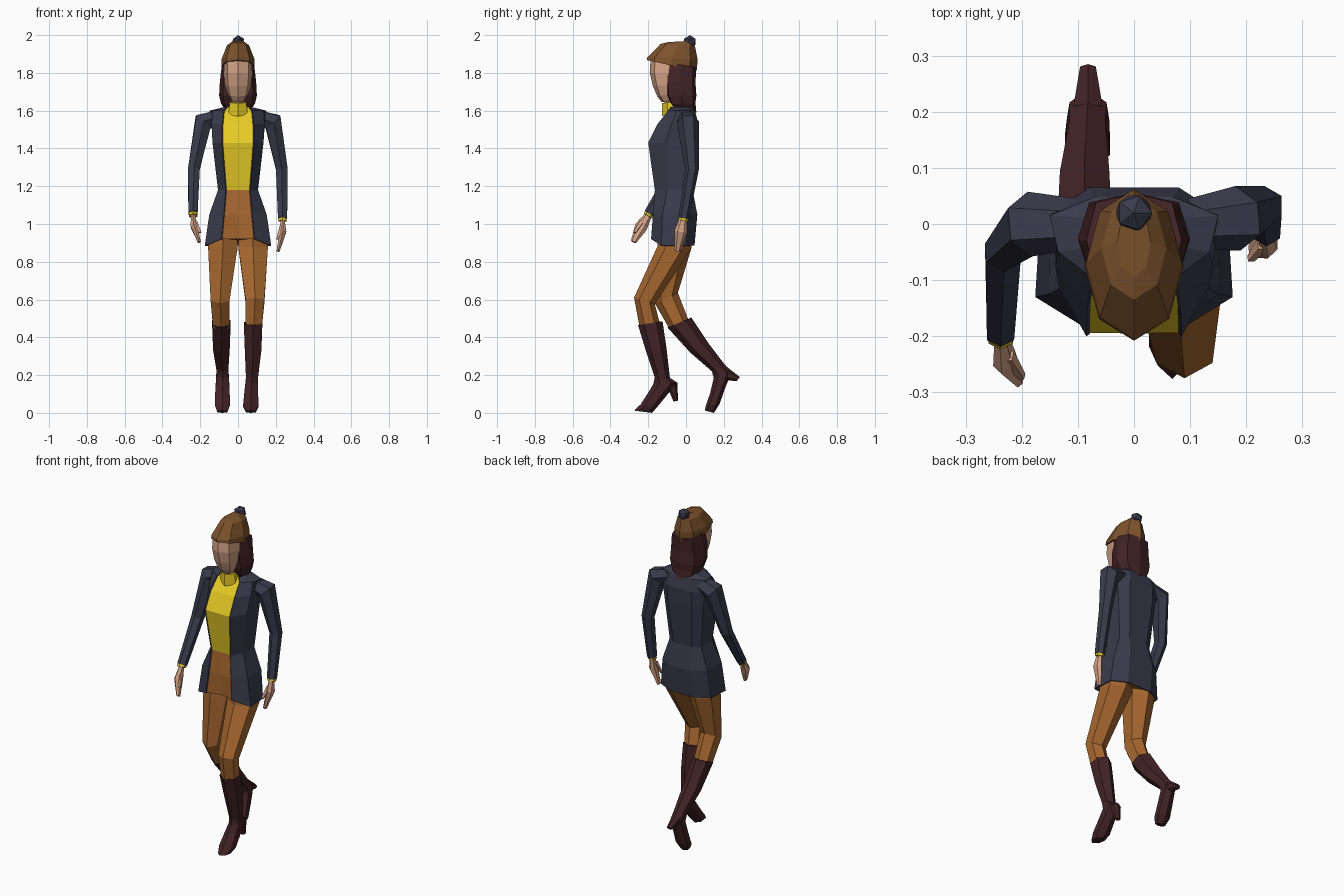
import bpy, bmesh, math
from mathutils import Vector


def material(name, r, g, b):
    m = bpy.data.materials.new(name)
    lin = [(c / 255 / 12.92) if c < 11 else ((c / 255 + 0.055) / 1.055) ** 2.4 for c in (r, g, b)]
    m.diffuse_color = (*lin, 1)
    return m


NAVY = material("navy_cloth", 58, 58, 76)
YELLOW = material("yellow_knit", 230, 203, 38)
TAN = material("tan_trousers", 168, 104, 48)
MAROON = material("dark_maroon", 66, 35, 38)
BROWN = material("brown_cap", 124, 82, 44)
SKIN = material("skin", 212, 163, 135)


def make(name, rings, mat, closed=True):
    """Join rows of points into a flat-shaded skin; closed rows get end caps."""
    bm = bmesh.new()
    vs = [[bm.verts.new(p) for p in r] for r in rings]
    n = len(vs[0])
    for r0, r1 in zip(vs, vs[1:]):
        for j in range(n if closed else n - 1):
            k = (j + 1) % n
            bm.faces.new((r0[j], r0[k], r1[k], r1[j]))
    if closed:
        bm.faces.new(vs[0])
        bm.faces.new(vs[-1])
        bmesh.ops.recalc_face_normals(bm, faces=bm.faces)
    me = bpy.data.meshes.new(name)
    bm.to_mesh(me)
    bm.free()
    me.materials.append(mat)
    ob = bpy.data.objects.new(name, me)
    bpy.context.collection.objects.link(ob)
    return ob


def loft(name, mat, secs, n=6, p=1.0):
    """Each section: centre x, half width, front (y, z), back (y, z)."""
    top = max(math.sin(math.tau * i / n) for i in range(n))
    bend = lambda v: math.copysign(abs(v) ** p, v) if abs(v) > 1e-6 else 0
    rings = []
    for cx, w, (ay, az), (by, bz) in secs:
        ring = []
        for i in range(n):
            t = math.tau * i / n
            s, c = bend(math.sin(t) / top), bend(math.cos(t))
            ring.append((cx + w * s, (ay + by) / 2 + (ay - by) / 2 * c,
                         (az + bz) / 2 + (az - bz) / 2 * c))
        rings.append(ring)
    return make(name, rings, mat)


def tube(name, mat, path, n=6, squash=1.0):
    """Tube along (x, y, z, radius) points."""
    pts = [Vector(q[:3]) for q in path]
    rings = []
    for i, q in enumerate(path):
        t = Vector()
        if i:
            t += (pts[i] - pts[i - 1]).normalized()
        if i < len(pts) - 1:
            t += (pts[i + 1] - pts[i]).normalized()
        t.normalize()
        u = Vector((0, 1, 0)).cross(t).normalized()
        v = t.cross(u)
        rings.append([pts[i] + q[3] * (u * squash * math.cos(math.tau * (k + .5) / n)
                      + v * math.sin(math.tau * (k + .5) / n)) for k in range(n)])
    return make(name, rings, mat)


# Jacket: half outlines (front edge, side front, side back, back) mirrored into an open shell
half = [
    (1.62, (.060, -.080), (.070, -.040), (.070, .010), (.040, .030)),
    (1.60, (.075, -.095), (.135, -.050), (.150, .015), (.070, .048)),
    (1.53, (.083, -.150), (.140, -.075), (.142, .025), (.080, .065)),
    (1.43, (.085, -.200), (.135, -.110), (.130, .020), (.080, .060)),
    (1.18, (.065, -.165), (.106, -.100), (.106, .005), (.060, .035)),
    (1.05, (.075, -.175), (.152, -.125), (.150, .010), (.080, .060)),
    (0.885, (.087, -.185), (.176, -.130), (.168, .000), (.080, .045)),
]
rows = []
for z, *pts in half:
    lift = [.035 if z < .9 else 0, 0, 0, 0]
    right = [(x, y, z + d) for (x, y), d in zip(pts, lift)]
    left = [(-x, y, zz) for x, y, zz in right]
    rows.append(left + [(0, pts[3][1], z)] + right[::-1])
jacket = make("jacket", rows, NAVY, closed=False)
sol = jacket.modifiers.new("thickness", "SOLIDIFY")
sol.thickness, sol.offset = .006, -1

# Shirt and trouser fronts fill the jacket opening
front = [[(r[-1][0], r[-1][1] + .006, r[-1][2]), (0, r[-1][1] + (.005 if r[-1][2] > 1 else .03), r[-1][2]),
          (r[0][0], r[0][1] + .006, r[0][2])] for r in rows]
make("shirt_front", front[:5], YELLOW, closed=False)
make("trouser_front", front[4:], TAN, closed=False)
loft("pelvis", TAN, [(0, .10, (-.15, 1.15), (.02, 1.15)), (0, .145, (-.155, 1.0), (.045, 1.0)),
                     (0, .13, (-.14, .92), (.03, .90))], 8, .8)

# Collar, neck and face
loft("collar", YELLOW, [(0, .052, (-.128, 1.57), (.0, 1.60)), (0, .044, (-.128, 1.64), (-.01, 1.65))])
loft("neck", SKIN, [(0, .034, (-.112, 1.60), (-.02, 1.62)), (0, .034, (-.118, 1.70), (-.02, 1.70))])
loft("face", SKIN, [
    (0, .073, (-.188, 1.87), (.0, 1.85)), (0, .076, (-.192, 1.80), (.0, 1.80)),
    (0, .070, (-.175, 1.73), (-.01, 1.74)), (0, .055, (-.152, 1.675), (-.03, 1.70)),
    (0, .036, (-.128, 1.645), (-.04, 1.66))], 8, .85)

# Hair, cap and bobble
loft("hair", MAROON, [
    (0, .085, (-.112, 1.86), (.055, 1.83)), (0, .096, (-.114, 1.76), (.050, 1.75)),
    (0, .100, (-.108, 1.68), (.055, 1.68)), (0, .090, (-.085, 1.635), (.050, 1.64)),
    (0, .060, (-.060, 1.60), (.055, 1.59))], 8, .65)
loft("cap", BROWN, [
    (0, .088, (-.208, 1.868), (.056, 1.81)), (0, .086, (-.205, 1.882), (.062, 1.87)),
    (0, .058, (-.135, 1.953), (.048, 1.94)), (0, .030, (-.095, 1.963), (.030, 1.97))], 8)
bpy.ops.mesh.primitive_ico_sphere_add(subdivisions=1, radius=.036, location=(0, .02, 1.964))
bobble = bpy.context.object
bobble.name = "cap_bobble"
bobble.data.materials.append(NAVY)

# Arms: one hanging slightly back, one swung forward
arms = {
    "left": ([(.10, 0, 1.565, .045), (.185, .01, 1.54, .058), (.232, .032, 1.29, .036), (.236, -.012, 1.03, .028)],
             [(.236, -.015, 1.025, .020), (.238, -.028, .96, .034), (.212, -.045, .855, .015)],
             [(.230, -.035, .985, .014), (.208, -.062, .92, .008)]),
    "right": ([(-.10, 0, 1.565, .045), (-.185, 0, 1.54, .058), (-.234, -.052, 1.29, .036), (-.238, -.195, 1.055, .028)],
              [(-.238, -.200, 1.045, .020), (-.232, -.238, .985, .034), (-.205, -.278, .905, .015)],
              [(-.225, -.235, 1.01, .014), (-.200, -.272, .955, .008)]),
}
for side, (sleeve, hand, thumb) in arms.items():
    tube(side + "_sleeve", NAVY, sleeve)
    tube(side + "_hand", SKIN, hand, squash=.6)
    tube(side + "_thumb", SKIN, thumb, 4)
    end = Vector(sleeve[-1][:3])
    d = (Vector(hand[1][:3]) - end).normalized()
    tube(side + "_cuff", YELLOW, [(*(end - d * .01), .025), (*(end + d * .014), .025)])

# Trouser legs
loft("left_trouser_leg", TAN, [
    (.076, .074, (-.145, 1.0), (.035, 1.0)), (.080, .078, (-.152, .88), (.028, .87)),
    (.090, .050, (-.275, .61), (-.165, .575)), (.083, .044, (-.245, .45), (-.135, .46))])
loft("right_trouser_leg", TAN, [
    (-.076, .074, (-.145, 1.0), (.035, 1.0)), (-.080, .078, (-.152, .88), (.028, .87)),
    (-.095, .050, (-.165, .58), (-.043, .635)), (-.088, .044, (-.085, .44), (.018, .48))])

# Boots with heels
loft("left_boot", MAROON, [
    (.080, .049, (-.254, .465), (-.124, .485)), (.080, .044, (-.213, .33), (-.103, .34)),
    (.074, .032, (-.166, .19), (-.085, .185)), (.072, .033, (-.172, .155), (-.046, .16)),
    (.070, .036, (-.195, .115), (-.088, .11)), (.068, .041, (-.240, .045), (-.155, .028)),
    (.068, .026, (-.276, .012), (-.180, .0))])
loft("left_heel", MAROON, [(.072, .026, (-.095, .13), (-.046, .16)), (.072, .014, (-.066, .06), (-.042, .065))])
loft("right_boot", MAROON, [
    (-.088, .049, (-.098, .452), (.028, .505)), (-.088, .044, (.022, .32), (.118, .37)),
    (-.083, .032, (.137, .22), (.200, .262)), (-.082, .033, (.147, .185), (.240, .215)),
    (-.082, .038, (.128, .105), (.205, .125)), (-.083, .040, (.104, .035), (.178, .048)),
    (-.083, .026, (.100, .012), (.148, .0))])
loft("right_heel", MAROON, [(-.082, .026, (.195, .175), (.215, .245)), (-.082, .014, (.268, .168), (.285, .19))])
